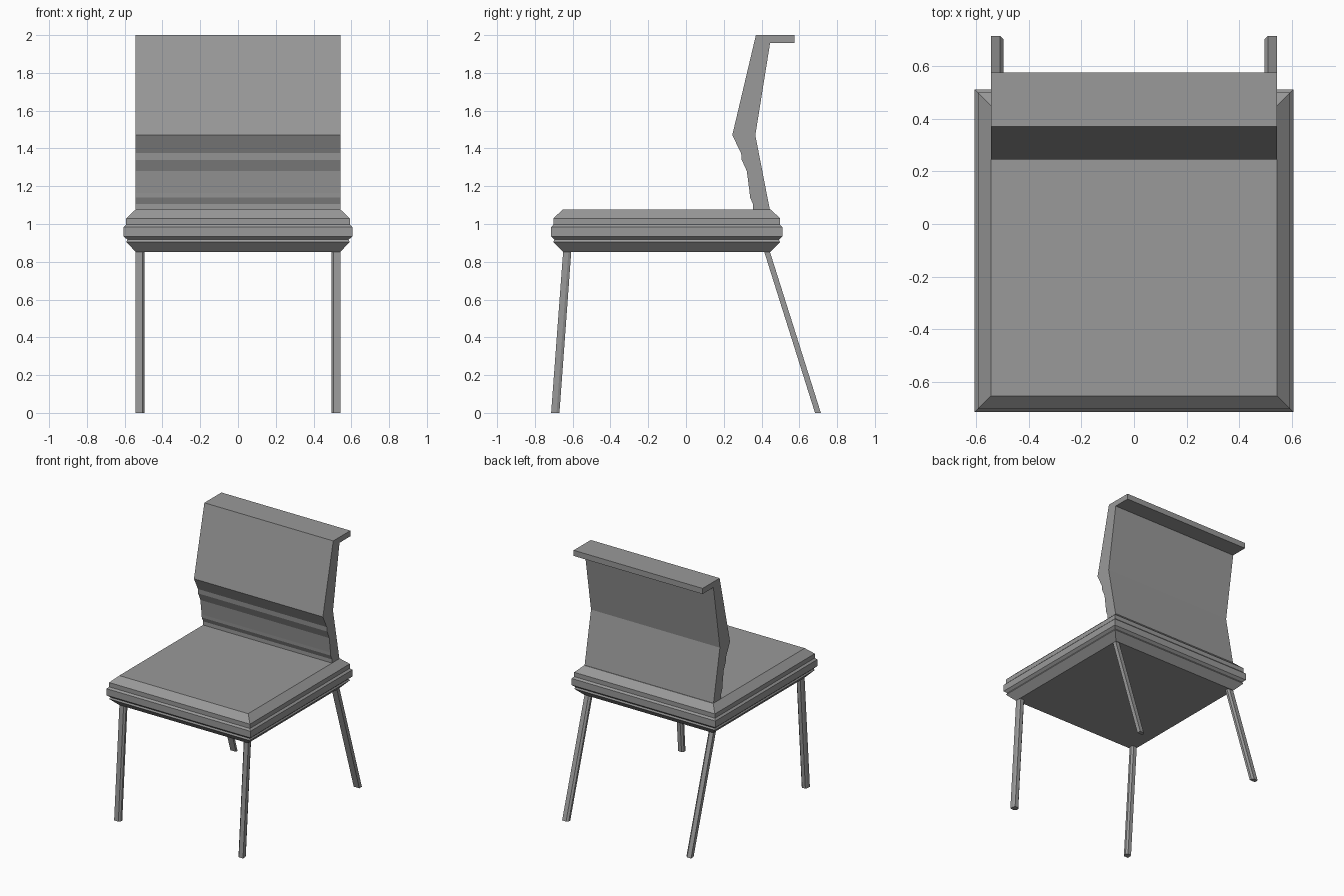
import bpy, bmesh

if "Cube" in bpy.data.objects:
    bpy.data.objects.remove(bpy.data.objects["Cube"])

# Dark grey used by every part
grey = bpy.data.materials.new("dark_grey")
grey.diffuse_color = (0.32, 0.32, 0.32, 1)
grey.use_nodes = True
grey.node_tree.nodes["Principled BSDF"].inputs["Base Color"].default_value = grey.diffuse_color


def make_object(name, rings):
    """Loft a closed solid through rings with equal point counts."""
    bm = bmesh.new()
    loops = [[bm.verts.new(p) for p in ring] for ring in rings]
    n = len(loops[0])
    for a, b in zip(loops, loops[1:]):
        for i in range(n):
            j = (i + 1) % n
            bm.faces.new((a[i], a[j], b[j], b[i]))
    bm.faces.new(loops[0][::-1])
    bm.faces.new(loops[-1])
    bmesh.ops.recalc_face_normals(bm, faces=bm.faces)
    mesh = bpy.data.meshes.new(name)
    bm.to_mesh(mesh)
    bm.free()
    mesh.materials.append(grey)
    obj = bpy.data.objects.new(name, mesh)
    bpy.context.collection.objects.link(obj)
    return obj


def rectangle(hx, hy, z, cy=-0.102):
    return [(-hx, cy - hy, z), (hx, cy - hy, z), (hx, cy + hy, z), (-hx, cy + hy, z)]


# Seat cushion: banded and chamfered rectangular layers
seat_levels = [
    (0.542, 0.55, 0.853), (0.592, 0.6, 0.905), (0.586, 0.594, 0.917),
    (0.605, 0.612, 0.934), (0.605, 0.612, 0.984), (0.592, 0.6, 0.997),
    (0.592, 0.6, 1.03), (0.542, 0.55, 1.077),
]
make_object("seat", [rectangle(*level) for level in seat_levels])

# Backrest: side profile extruded across the width
back_profile = [
    (0.355, 1.07), (0.355, 1.105), (0.339, 1.14), (0.337, 1.165),
    (0.322, 1.28), (0.295, 1.34), (0.292, 1.375), (0.245, 1.47),
    (0.37, 2.0), (0.575, 2.0), (0.575, 1.957), (0.445, 1.957),
    (0.367, 1.47), (0.445, 1.07),
]
make_object("backrest", [[(x, y, z) for y, z in back_profile] for x in (-0.542, 0.542)])


def leg(name, side, bottom, top, section):
    """Slanted leg; bottom and top give (front y, back y, z)."""
    rings = []
    for y0, y1, z in (bottom, top):
        rings.append([(side * (0.495 + 0.047 * u), y0 + (y1 - y0) * v, z)
                      for u, v in section])
    make_object(name, rings)


# Leg cross-sections: u runs inside to outside, v runs front to back
front_section = [(0.25, 0), (1, 0), (1, 0.65), (0.85, 1), (0.25, 1), (0, 0.7), (0, 0.3)]
back_section = [(0, 0), (1, 0), (1, 1), (0.3, 1), (0, 0.6)]
for side, label in ((-1, "left"), (1, "right")):
    leg("front_leg_" + label, side, (-0.714, -0.67, 0), (-0.65, -0.607, 0.86), front_section)
    leg("back_leg_" + label, side, (0.683, 0.714, 0), (0.412, 0.442, 0.86), back_section)
